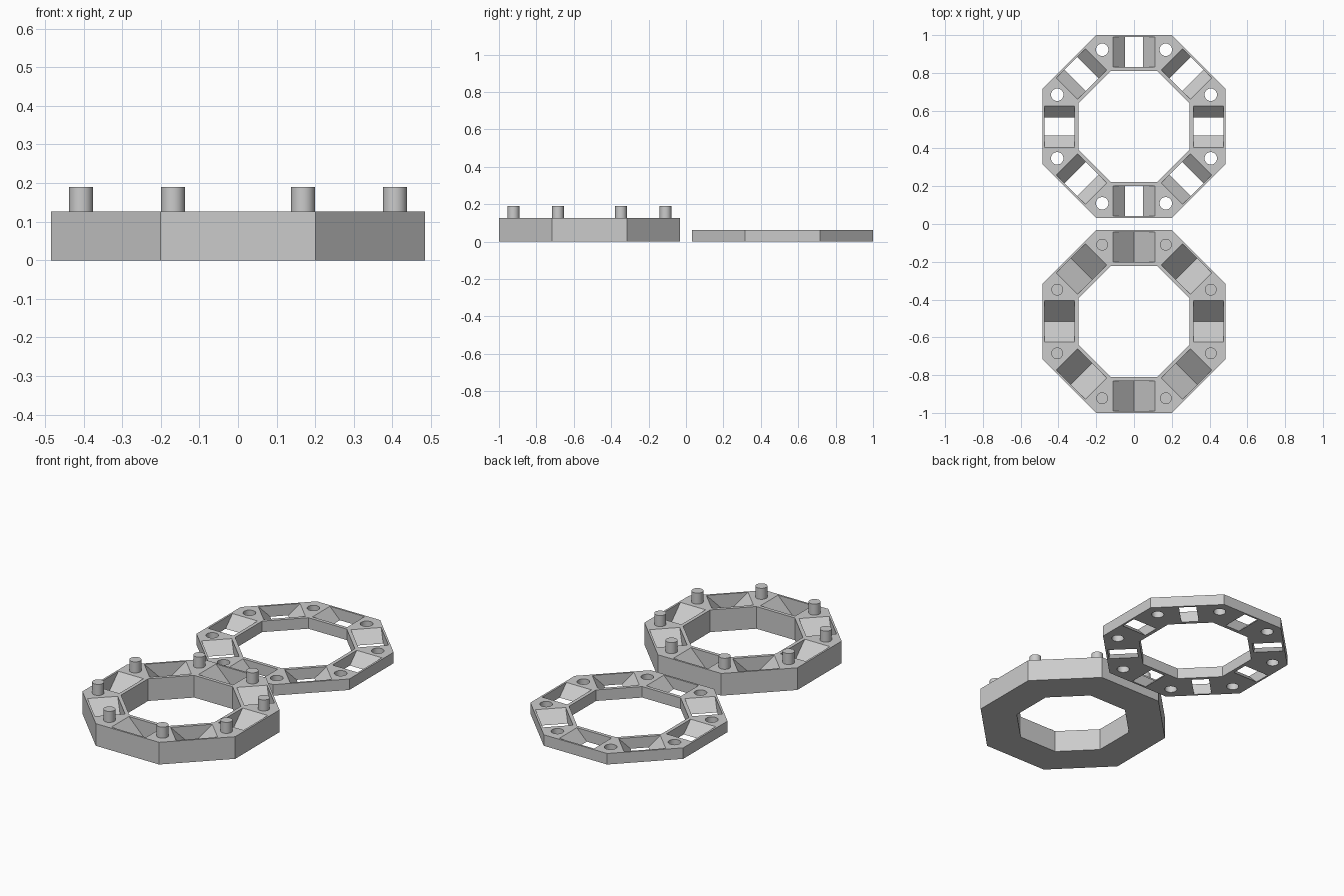
import bpy, bmesh, math
from mathutils import Matrix, Vector

cube = bpy.data.objects.get("Cube")
if cube:
    bpy.data.objects.remove(cube, do_unlink=True)

SIDES = 8
STEP = math.tau / SIDES
OUTER, INNER = 0.484, 0.294          # apothems of the ring
POCKET_IN, POCKET_OUT = 0.314, 0.473  # radial reach of each V pocket
POCKET_HALF = 0.11                   # half width and depth of the V
PEG_CIRCLE, PEG_R, HOLE_R = 0.44, 0.031, 0.033

grey = bpy.data.materials.new("light grey")
grey.use_nodes = True
grey.diffuse_color = (0.6, 0.6, 0.6, 1)
grey.node_tree.nodes["Principled BSDF"].inputs["Base Color"].default_value = (0.6, 0.6, 0.6, 1)


def make_object(name, bm, location):
    bmesh.ops.recalc_face_normals(bm, faces=bm.faces)
    mesh = bpy.data.meshes.new(name)
    bm.to_mesh(mesh)
    bm.free()
    mesh.materials.append(grey)
    obj = bpy.data.objects.new(name, mesh)
    obj.location = location
    bpy.context.collection.objects.link(obj)
    return obj


def activate(obj):
    bpy.ops.object.select_all(action='DESELECT')
    obj.select_set(True)
    bpy.context.view_layer.objects.active = obj


def smooth(obj):
    activate(obj)
    bpy.ops.object.shade_smooth_by_angle(angle=math.radians(30))


def add_prism(bm, points, direction):
    """Extrude a closed loop of points along a direction."""
    face = bm.faces.new([bm.verts.new(p) for p in points])
    ext = bmesh.ops.extrude_face_region(bm, geom=[face])
    moved = [v for v in ext["geom"] if isinstance(v, bmesh.types.BMVert)]
    bmesh.ops.translate(bm, verts=moved, vec=direction)


def add_cylinder(bm, x, y, z0, z1, radius):
    bmesh.ops.create_cone(bm, cap_ends=True, segments=40, radius1=radius, radius2=radius,
                          depth=z1 - z0, matrix=Matrix.Translation((x, y, (z0 + z1) / 2)))


def corner_points(radius):
    return [(radius * math.cos((i + 0.5) * STEP), radius * math.sin((i + 0.5) * STEP))
            for i in range(SIDES)]


def octagon_ring(name, y, height):
    bm = bmesh.new()
    loops = []
    for apothem, z in ((OUTER, 0), (OUTER, height), (INNER, height), (INNER, 0)):
        loops.append([bm.verts.new((px, py, z))
                      for px, py in corner_points(apothem / math.cos(STEP / 2))])
    for k in range(4):
        a, b = loops[k], loops[(k + 1) % 4]
        for i in range(SIDES):
            j = (i + 1) % SIDES
            bm.faces.new((a[i], a[j], b[j], b[i]))
    return make_object(name, bm, (0, y, 0))


def cut(target, name, bm):
    cutter = make_object(name, bm, target.location)
    cutter.hide_render = True
    bpy.context.view_layer.update()
    mod = target.modifiers.new(name, 'BOOLEAN')
    mod.operation = 'DIFFERENCE'
    mod.solver = 'EXACT'
    mod.object = cutter
    activate(target)
    bpy.ops.object.modifier_apply(modifier=name)
    bpy.data.objects.remove(cutter, do_unlink=True)


def pockets(height):
    """V shaped wedges, one in the middle of each side."""
    bm = bmesh.new()
    h, top = POCKET_HALF, height + 0.02
    profile = [(-h, top), (-h, height), (0, height - h), (h, height), (h, top)]
    for i in range(SIDES):
        turn = Matrix.Rotation(i * STEP, 3, 'Z')
        add_prism(bm, [turn @ Vector((POCKET_IN, s, z)) for s, z in profile],
                  turn @ Vector((POCKET_OUT - POCKET_IN, 0, 0)))
    return bm


# Thick base ring with closed V pockets
BASE_Y, BASE_H = -0.516, 0.127
base = octagon_ring("base_ring", BASE_Y, BASE_H)
cut(base, "base_pocket_cutter", pockets(BASE_H))

# Locating pegs at the corners of the base
for n, (px, py) in enumerate(corner_points(PEG_CIRCLE), 1):
    bm = bmesh.new()
    add_cylinder(bm, 0, 0, BASE_H - 0.005, 0.19, PEG_R)
    smooth(make_object(f"peg_{n}", bm, (px, BASE_Y + py, 0)))

# Thin cover ring, pierced by the pockets and the peg holes
COVER_Y, COVER_H = 0.516, 0.063
cover = octagon_ring("cover_ring", COVER_Y, COVER_H)
cut(cover, "cover_pocket_cutter", pockets(COVER_H))
holes = bmesh.new()
for px, py in corner_points(PEG_CIRCLE):
    add_cylinder(holes, px, py, -0.02, COVER_H + 0.02, HOLE_R)
cut(cover, "peg_hole_cutter", holes)
smooth(cover)
